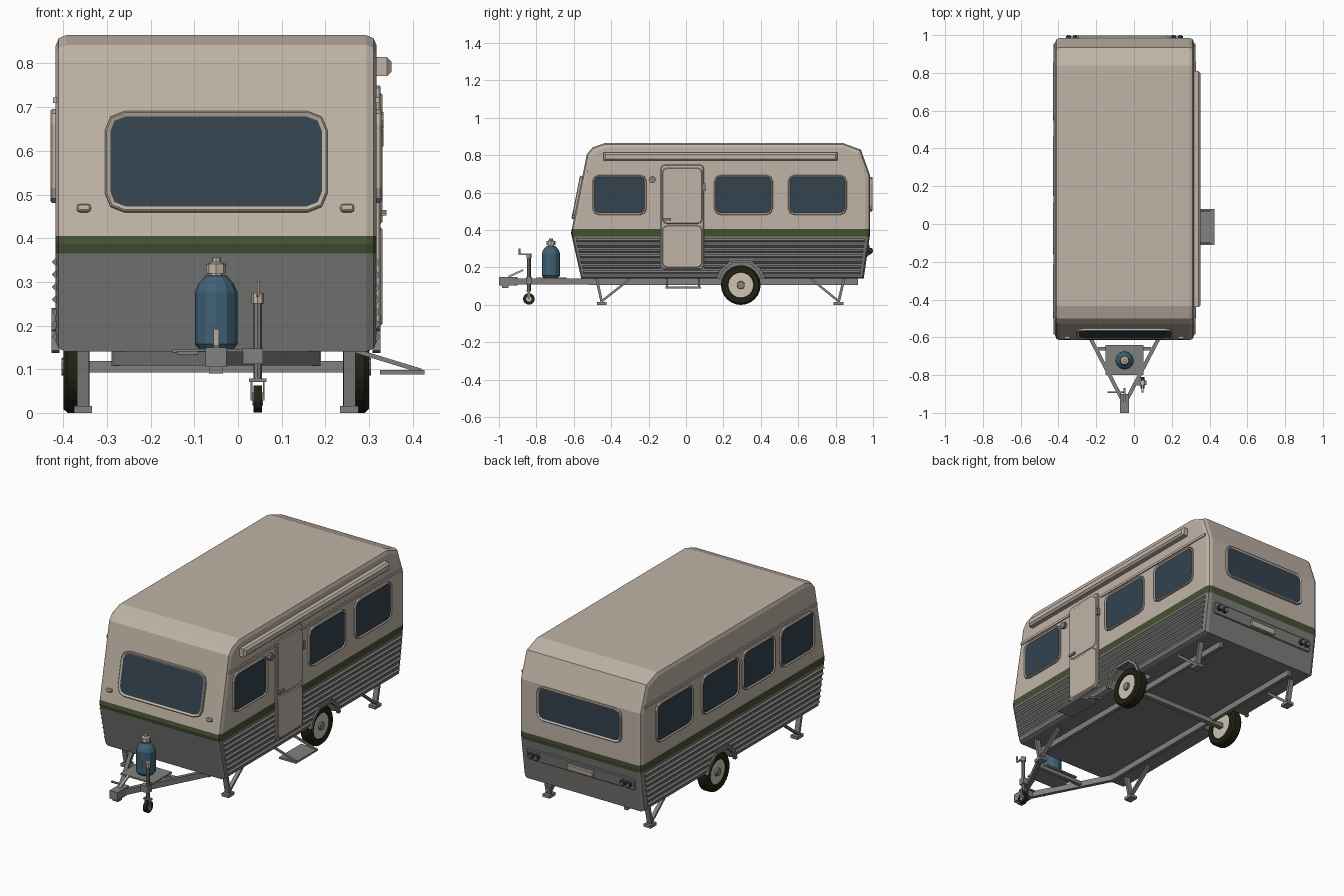
import bpy, bmesh, math
from mathutils import Matrix, Vector

cube = bpy.data.objects.get("Cube")
if cube:
    bpy.data.objects.remove(cube)


def material(name, r, g, b):
    m = bpy.data.materials.new(name)
    m.use_nodes = True
    m.diffuse_color = (r, g, b, 1)
    m.node_tree.nodes["Principled BSDF"].inputs["Base Color"].default_value = (r, g, b, 1)
    return m


CREAM = material("cream", 0.53, 0.455, 0.385)
IVORY = material("rim ivory", 0.62, 0.55, 0.45)
GREY = material("panel grey", 0.2, 0.2, 0.195)
GREEN = material("stripe green", 0.06, 0.08, 0.031)
GLASS = material("window glass", 0.033, 0.055, 0.077)
BLUE = material("bottle blue", 0.05, 0.12, 0.18)
RUBBER = material("tyre black", 0.016, 0.016, 0.007)
METAL = material("chassis grey", 0.22, 0.22, 0.215)
DARK = material("lamp dark", 0.05, 0.05, 0.048)

MID, HALF = -0.05, 0.3675          # body centre line and half width
LEFT, RIGHT = MID + HALF, MID - HALF
WHEEL_Y, WHEEL_Z = 0.293, 0.106


def finish(name, bm, *mats):
    bmesh.ops.recalc_face_normals(bm, faces=bm.faces)
    mesh = bpy.data.meshes.new(name)
    bm.to_mesh(mesh)
    bm.free()
    for m in mats:
        mesh.materials.append(m)
    ob = bpy.data.objects.new(name, mesh)
    bpy.context.collection.objects.link(ob)
    return ob


def box(bm, lo, hi):
    lo, hi = Vector(lo), Vector(hi)
    mat = Matrix.Translation((lo + hi) / 2) @ Matrix.Diagonal((*(hi - lo), 1))
    bmesh.ops.create_cube(bm, size=1, matrix=mat)


def along(p, q):
    p, q = Vector(p), Vector(q)
    d = q - p
    return Matrix.Translation((p + q) / 2) @ d.to_track_quat('Z', 'Y').to_matrix().to_4x4(), d.length


def bar(bm, p, q, w, h):
    m, length = along(p, q)
    bmesh.ops.create_cube(bm, size=1, matrix=m @ Matrix.Diagonal((w, h, length, 1)))


def tube(bm, p, q, r, n=12, r2=None):
    m, length = along(p, q)
    bmesh.ops.create_cone(bm, cap_ends=True, segments=n, radius1=r,
                          radius2=r if r2 is None else r2, depth=length, matrix=m)


def lathe(bm, profile, origin, steps, axis='Z'):
    turn = Matrix.Rotation(math.pi / 2, 4, 'Y') if axis == 'X' else Matrix()
    verts = [bm.verts.new((r, 0, h)) for r, h in profile]
    edges = [bm.edges.new(pair) for pair in zip(verts, verts[1:])]
    bmesh.ops.spin(bm, geom=verts + edges, axis=(0, 0, 1), cent=(0, 0, 0),
                   angle=math.tau, steps=steps, use_merge=True)
    bmesh.ops.remove_doubles(bm, verts=bm.verts, dist=1e-5)
    bmesh.ops.transform(bm, matrix=Matrix.Translation(origin) @ turn, verts=bm.verts)


def prism(bm, outline, x0, x1):
    face = bm.faces.new([bm.verts.new((x0, y, z)) for y, z in outline])
    new = bmesh.ops.extrude_face_region(bm, geom=[face])["geom"]
    bmesh.ops.translate(bm, vec=(x1 - x0, 0, 0),
                        verts=[v for v in new if isinstance(v, bmesh.types.BMVert)])


def panel(name, origin, u, v, w, h, r, thick, rim, mats, sink=0.0, lip=0.004):
    """Rounded raised plate with a lip and an inner face in the last material."""
    u, v = Vector(u).normalized(), Vector(v).normalized()
    n, origin = u.cross(v), Vector(origin)
    bm = bmesh.new()
    ring = []
    for k, (sx, sy) in enumerate(((1, 1), (-1, 1), (-1, -1), (1, -1))):
        for i in range(3):
            a = math.pi / 2 * (k + i / 2)
            ring.append(bm.verts.new(origin + u * (sx * (w / 2 - r) + r * math.cos(a))
                                     + v * (sy * (h / 2 - r) + r * math.sin(a)) - n * 0.003))
    face = bm.faces.new(ring)
    new = bmesh.ops.extrude_face_region(bm, geom=[face])["geom"]
    top = next(f for f in new if isinstance(f, bmesh.types.BMFace))
    bmesh.ops.translate(bm, vec=n * (thick - lip + 0.003), verts=top.verts)
    top.normal_update()
    bmesh.ops.inset_region(bm, faces=[top], thickness=lip, depth=lip)
    if rim:
        bmesh.ops.inset_region(bm, faces=[top], thickness=rim, depth=-sink)
    top.material_index = len(mats) - 1
    return finish(name, bm, *mats)


# Body shell: side outline, softened edges, colour bands by height
outline = [(-0.56, 0.14), (-0.615, 0.385), (-0.53, 0.807), (-0.5, 0.842), (-0.435, 0.865),
           (0.84, 0.865), (0.935, 0.83), (0.985, 0.69), (0.985, 0.385), (0.95, 0.14)]
bm = bmesh.new()
prism(bm, outline, RIGHT, LEFT)
side_edges = [e for e in bm.edges if abs(e.verts[0].co.x - e.verts[1].co.x) < 1e-4]
bmesh.ops.bevel(bm, geom=side_edges, offset=0.024, segments=2, profile=0.5, affect='EDGES')
for z in (0.365, 0.405):
    bmesh.ops.bisect_plane(bm, geom=bm.verts[:] + bm.edges[:] + bm.faces[:],
                           plane_co=(0, 0, z), plane_no=(0, 0, 1))
for f in bm.faces:
    z = f.calc_center_median().z
    f.material_index = 0 if z > 0.405 else 1 if z > 0.365 else 2
body_mats = (CREAM, GREEN, GREY)
body = finish("body_shell", bm, *body_mats)

# Wheel arches cut out of the shell
arch = [(0.172, 0.13), (0.19, 0.185), (0.245, 0.232), (0.341, 0.232), (0.396, 0.185), (0.414, 0.13)]
bm = bmesh.new()
for x0, x1 in ((0.225, 0.4), (-0.5, -0.325)):
    prism(bm, [(0.414, 0.1), (0.172, 0.1)] + arch, x0, x1)
for f in bm.faces:
    f.material_index = 2
cutter = finish("arch_cutter", bm, *body_mats)
mod = body.modifiers.new("arches", 'BOOLEAN')
mod.operation, mod.solver, mod.object = 'DIFFERENCE', 'EXACT', cutter
bpy.context.view_layer.objects.active = body
bpy.ops.object.modifier_apply(modifier=mod.name)
bpy.data.objects.remove(cutter)

# Ribbed lower cladding, arch trims and rain rails on both sides
ribs, trims, rails = bmesh.new(), bmesh.new(), bmesh.new()
for x, s in ((LEFT, 1), (RIGHT, -1)):
    for i in range(7):
        z = 0.174 + i * 0.0285
        t = (z - 0.14) / 0.245
        reach = 0.115 - max(0, z - 0.185) * 1.1
        gaps = [(WHEEL_Y - reach, WHEEL_Y + reach)] if z < 0.25 else []
        if s > 0 and z > 0.18:
            gaps.insert(0, (-0.14, 0.1))
        stops = [-0.54 - 0.055 * t] + [y for gap in gaps for y in gap] + [0.925 + 0.035 * t]
        for a, b in zip(stops[::2], stops[1::2]):
            tube(ribs, (x, a, z), (x, b, z), 0.009, 4)
    for (ya, za), (yb, zb) in zip(arch, arch[1:]):
        bar(trims, (x, ya, max(za, 0.14)), (x, yb, max(zb, 0.14)), 0.018, 0.016)
    spans = ((-0.53, -0.14), (0.115, 0.955)) if s > 0 else ((-0.53, 0.955),)
    for a, b in spans:
        box(rails, (x - 0.006, a, 0.709), (x + 0.006, b, 0.722))
finish("side_ribs", ribs, GREY)
finish("arch_trims", trims, GREY)
finish("rain_rails", rails, CREAM)

# Windows
frame = (CREAM, GLASS)
UP = (0, 0, 1)
for i, (a, b) in enumerate(((-0.5, -0.21), (0.15, 0.465), (0.545, 0.86))):
    panel(f"left_window_{i}", (LEFT, (a + b) / 2, 0.588), (0, 1, 0), UP,
          b - a, 0.215, 0.035, 0.012, 0.007, frame, 0.005)
for i, (a, b) in enumerate(((-0.5, -0.21), (-0.16, 0.115), (0.15, 0.465), (0.545, 0.86))):
    panel(f"right_window_{i}", (RIGHT, (a + b) / 2, 0.588), (0, -1, 0), UP,
          b - a, 0.215, 0.035, 0.012, 0.007, frame, 0.005)
SLOPE = Vector((0, 0.085, 0.422))


def front_point(x, z):
    return Vector((x, -0.615, 0.385)) + SLOPE * ((z - 0.385) / SLOPE.z)


panel("front_window", front_point(MID, 0.574), (1, 0, 0), SLOPE,
      0.51, 0.235, 0.045, 0.013, 0.009, frame, 0.005)
panel("rear_window", (MID, 0.985, 0.592), (-1, 0, 0), UP, 0.51, 0.185, 0.035, 0.013, 0.008, frame, 0.005)
for x in (-0.353, 0.25):
    panel("front_marker_light", front_point(x, 0.468), (1, 0, 0), SLOPE,
          0.032, 0.018, 0.007, 0.013, 0.003, (CREAM,))

# Door with two raised panels, handle, hinge and porch lamp
panel("door", (LEFT, -0.02, 0.47), (0, 1, 0), UP, 0.23, 0.56, 0.02, 0.009, 0, (CREAM,))
for name, z, h in (("door_upper_panel", 0.583, 0.3), ("door_lower_panel", 0.312, 0.225)):
    panel(name, (LEFT + 0.008, -0.02, z), (0, 1, 0), UP, 0.214, h, 0.025, 0.005, 0, (CREAM,))
bm = bmesh.new()
box(bm, (LEFT, -0.125, 0.452), (LEFT + 0.022, -0.08, 0.464))
box(bm, (LEFT, 0.09, 0.61), (LEFT + 0.016, 0.104, 0.65))
finish("door_handle_and_hinge", bm, METAL)
bm = bmesh.new()
tube(bm, (LEFT - 0.005, -0.18, 0.67), (LEFT + 0.016, -0.18, 0.67), 0.019, 8)
finish("porch_lamp", bm, METAL)

# Awning case
bm = bmesh.new()
m = Matrix.Translation((0.33, 0.185, 0.793)) @ Matrix.Diagonal((0.042, 1.25, 0.044, 1))
bmesh.ops.create_cube(bm, size=1, matrix=m)
outer = [e for e in bm.edges if all(v.co.x > 0.34 for v in e.verts)]
bmesh.ops.bevel(bm, geom=outer, offset=0.01, segments=1, affect='EDGES')
finish("awning_case", bm, CREAM)

# Rear light bar, plate and lamps with pale lenses
REAR = Vector((0, 0.035, 0.245))
panel("rear_light_bar", (MID, 0.9714, 0.29), (-1, 0, 0), REAR, 0.65, 0.065, 0.012, 0.007, 0, (GREY,))
panel("rear_plate", (MID, 0.977, 0.284), (-1, 0, 0), REAR, 0.16, 0.036, 0.005, 0.01, 0, (CREAM,))
lamps, lenses = bmesh.new(), bmesh.new()
for x in (-0.345, -0.31, 0.21, 0.245):
    tube(lamps, (x, 0.965, 0.292), (x, 0.994, 0.288), 0.016, 10)
    tube(lenses, (x, 0.965, 0.292), (x, 0.999, 0.287), 0.01, 10)
finish("tail_lamps", lamps, DARK)
finish("tail_lenses", lenses, METAL)

# Road wheels on an axle
for side, s in (("left", 1), ("right", -1)):
    c = (MID + s * 0.32, WHEEL_Y, WHEEL_Z)
    bm = bmesh.new()
    lathe(bm, [(0.066, -0.03), (0.097, -0.03), (0.106, -0.02), (0.106, 0.02),
               (0.097, 0.03), (0.07, 0.03), (0.066, 0.02), (0.066, -0.03)], c, 24, 'X')
    finish(side + "_tyre", bm, RUBBER)
    bm = bmesh.new()
    tube(bm, (c[0] - 0.024, c[1], c[2]), (c[0] + 0.024, c[1], c[2]), 0.068, 24)
    finish(side + "_rim", bm, IVORY)
    bm = bmesh.new()
    tube(bm, (c[0], c[1], c[2]), (c[0] + s * 0.034, c[1], c[2]), 0.026, 10, 0.02)
    finish(side + "_hub", bm, METAL)

# Chassis rails, axle, drawbar, gas platform and coupling
bm = bmesh.new()
for s in (-1, 1):
    x = MID + s * 0.23
    box(bm, (x - 0.01, -0.52, 0.107), (x + 0.01, 0.92, 0.142))
    bar(bm, (x, -0.51, 0.125), (MID + s * 0.012, -0.93, 0.125), 0.02, 0.032)
bar(bm, (MID - 0.3, WHEEL_Y, WHEEL_Z), (MID + 0.3, WHEEL_Y, WHEEL_Z), 0.026, 0.026)
box(bm, (MID - 0.14, -0.67, 0.115), (MID + 0.14, -0.65, 0.135))
box(bm, (MID - 0.1, -0.8, 0.138), (MID + 0.1, -0.64, 0.146))
finish("chassis", bm, METAL)
bm = bmesh.new()
box(bm, (MID - 0.024, -1.0, 0.105), (MID + 0.024, -0.9, 0.15))
box(bm, (MID - 0.016, -0.985, 0.09), (MID + 0.016, -0.95, 0.106))
bar(bm, (MID - 0.09, -0.89, 0.138), (MID, -0.89, 0.138), 0.008, 0.008)
finish("coupling", bm, METAL)
bm = bmesh.new()
bar(bm, (MID, -0.95, 0.15), (MID, -0.87, 0.187), 0.012, 0.01)
finish("coupling_lever", bm, CREAM)

# Gas bottle and valve
bm = bmesh.new()
lathe(bm, [(0, 0), (0.04, 0), (0.049, 0.012), (0.049, 0.13), (0.04, 0.15), (0.024, 0.168), (0, 0.17)],
      (MID, -0.722, 0.146), 12)
finish("gas_bottle", bm, BLUE)
bm = bmesh.new()
lathe(bm, [(0, 0), (0.015, 0), (0.015, 0.008), (0.023, 0.008), (0.023, 0.03), (0.01, 0.034),
           (0.01, 0.045), (0, 0.045)], (MID, -0.722, 0.311), 8)
finish("bottle_valve", bm, CREAM)

# Jockey wheel
JX, JY = 0.045, -0.84
bm = bmesh.new()
tube(bm, (JX, JY, 0.075), (JX, JY, 0.25), 0.01, 8)
box(bm, (JX - 0.035, JY - 0.016, 0.112), (JX + 0.012, JY + 0.016, 0.148))
box(bm, (JX - 0.02, JY - 0.012, 0.071), (JX + 0.02, JY + 0.012, 0.079))
for s in (-1, 1):
    box(bm, (JX + s * 0.014 - 0.002, JY - 0.007, 0.028), (JX + s * 0.014 + 0.002, JY + 0.007, 0.074))
finish("jockey_post", bm, METAL)
bm = bmesh.new()
tube(bm, (JX, JY, 0.25), (JX, JY, 0.275), 0.014, 8)
bar(bm, (JX, JY, 0.27), (JX, JY - 0.05, 0.272), 0.008, 0.008)
tube(bm, (JX, JY - 0.05, 0.268), (JX, JY - 0.05, 0.302), 0.005, 6)
finish("jockey_crank", bm, CREAM)
bm = bmesh.new()
tube(bm, (JX - 0.01, JY, 0.032), (JX + 0.01, JY, 0.032), 0.031, 14)
finish("jockey_tyre", bm, RUBBER)
bm = bmesh.new()
tube(bm, (JX - 0.012, JY, 0.032), (JX + 0.012, JY, 0.032), 0.015, 10)
finish("jockey_rim", bm, IVORY)

# Corner steadies
bm = bmesh.new()
for x in (MID - 0.305, MID + 0.305):
    for foot, near, far in ((-0.45, -0.478, -0.3), (0.815, 0.845, 0.67)):
        box(bm, (x - 0.021, foot - 0.026, 0), (x + 0.021, foot + 0.026, 0.016))
        bar(bm, (x, foot, 0.012), (x, near, 0.142), 0.028, 0.014)
        bar(bm, (x, foot, 0.02), (x, far, 0.138), 0.02, 0.012)
finish("corner_steadies", bm, METAL)

# Entry step
bm = bmesh.new()
box(bm, (0.325, -0.11, 0.088), (0.427, 0.08, 0.098))
for y in (-0.1, 0.07):
    bar(bm, (0.27, y, 0.142), (0.42, y, 0.096), 0.01, 0.01)
finish("entry_step", bm, METAL)
